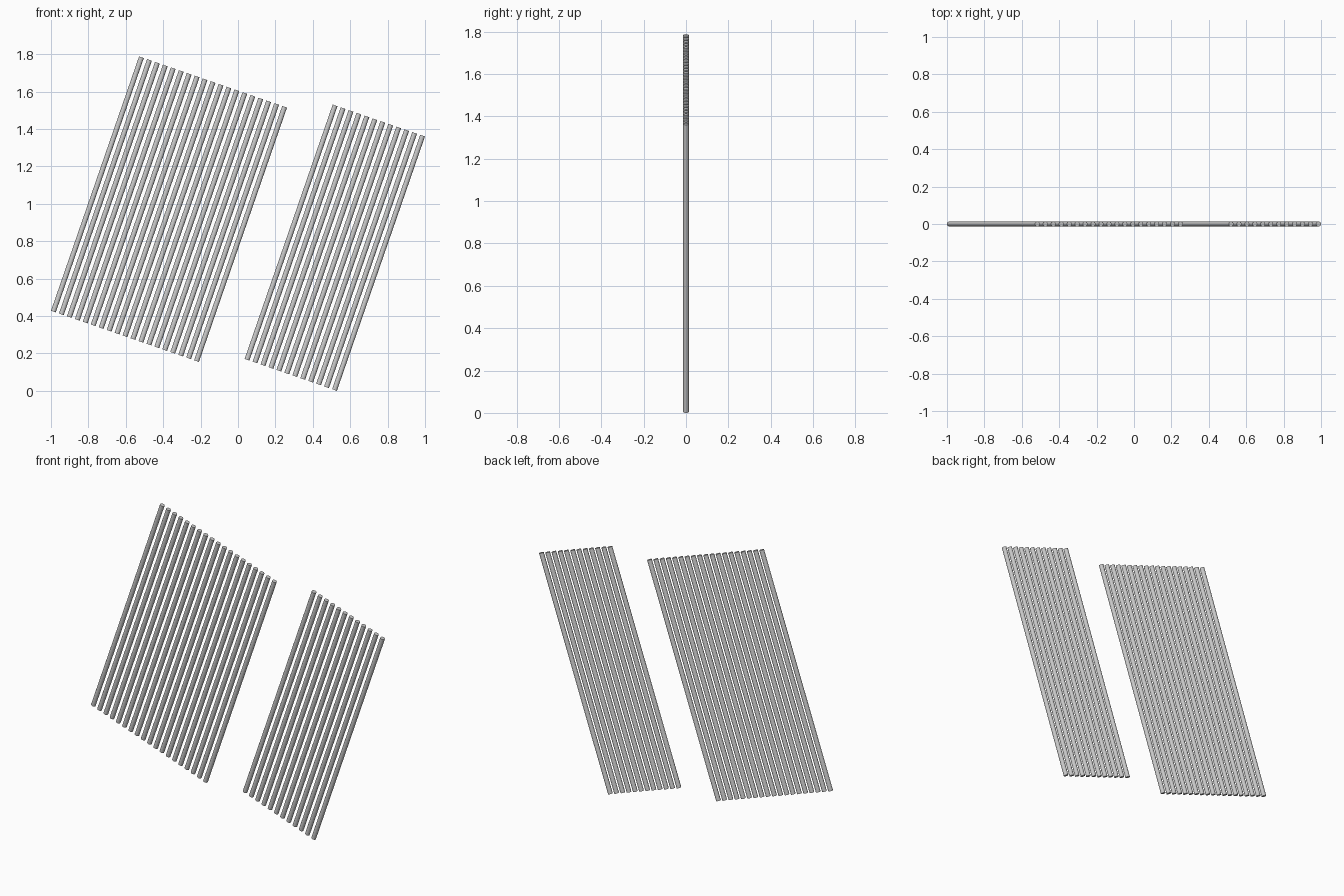
import bpy, math
from mathutils import Vector

if "Cube" in bpy.data.objects:
    bpy.data.objects.remove(bpy.data.objects["Cube"])

TILT = math.radians(19.1)
LENGTH = 1.439
RADIUS = 0.0135
PITCH = 0.045
axis = Vector((math.sin(TILT), 0, math.cos(TILT)))
step = Vector((math.cos(TILT), 0, -math.sin(TILT))) * PITCH


def rod_panel(name, foot, count):
    """Row of parallel tilted rods; foot is the bottom centre of the first rod."""
    for i in range(count):
        bpy.ops.mesh.primitive_cylinder_add(
            vertices=16, radius=RADIUS, depth=LENGTH,
            location=foot + step * i + axis * LENGTH / 2,
            rotation=(0, TILT, 0))
        rod = bpy.context.object
        rod.name = f"{name}_{i + 1:02d}"
        bpy.ops.object.shade_smooth_by_angle(angle=math.radians(40))


# wide panel on the left
rod_panel("wide_panel_rod", Vector((-0.987, 0, 0.424)), 19)

# narrow panel on the right, its last rod touching the ground
last_foot = Vector((0.516, 0, 0.0045))
rod_panel("narrow_panel_rod", last_foot - step * 11, 12)
